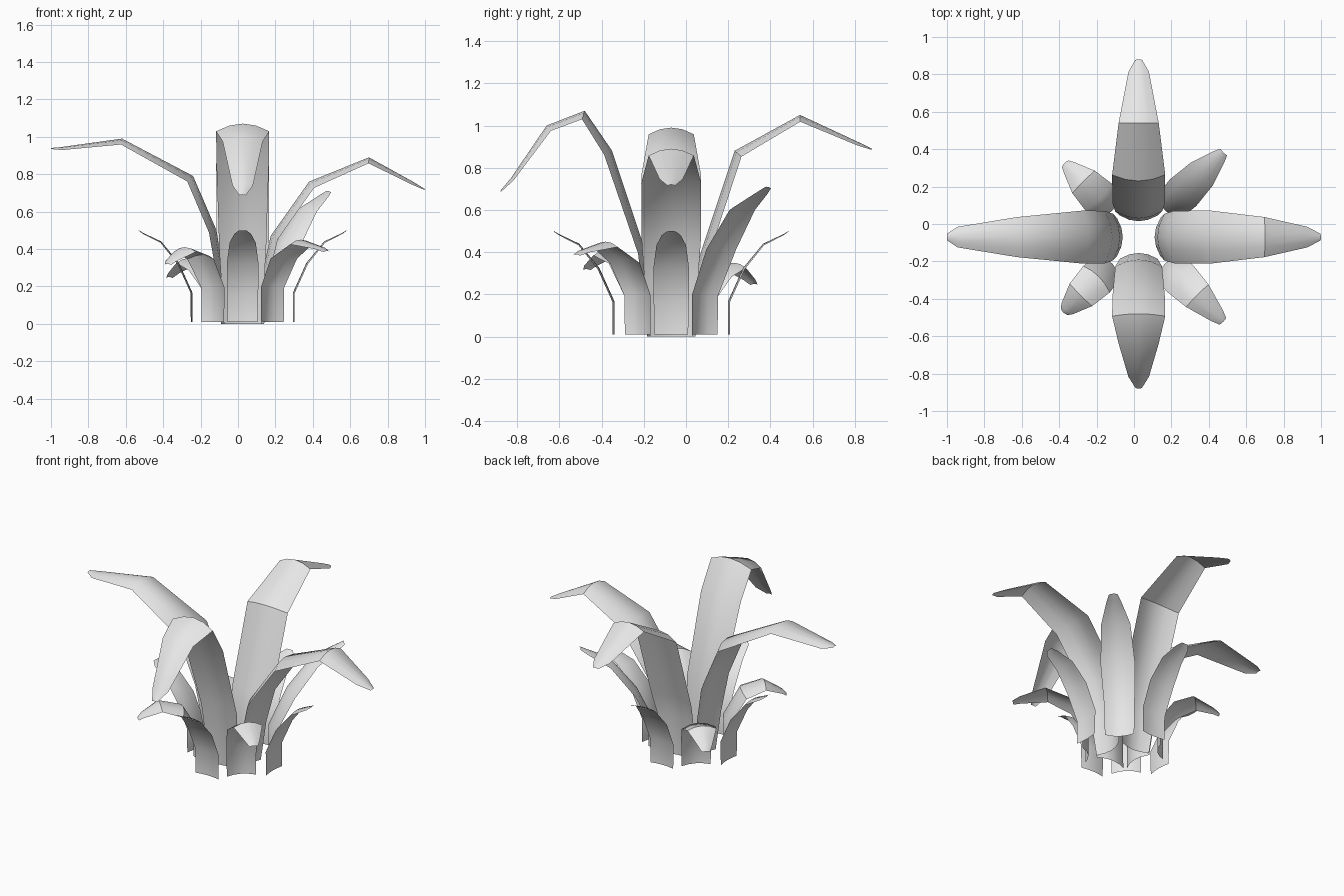
import bpy, math
from mathutils import Vector

cube = bpy.data.objects.get("Cube")
if cube:
    bpy.data.objects.remove(cube, do_unlink=True)

# One plain grey for the whole plant
GREY = (0.8, 0.8, 0.8, 1)
mat = bpy.data.materials.new("plain_grey")
mat.use_nodes = True
mat.diffuse_color = GREY
mat.node_tree.nodes["Principled BSDF"].inputs["Base Color"].default_value = GREY

CENTER = Vector((0.025, -0.07, 0))
ACROSS = (-1, -0.5, 0, 0.5, 1)


def leaf(name, angle, path, widths, arch):
    """Sweep an arched cross-section along a (radius, height) midrib."""
    out = Vector((math.cos(math.radians(angle)), math.sin(math.radians(angle)), 0))
    up = Vector((0, 0, 1))
    side = up.cross(out)
    mid = [Vector(p) for p in path]
    last = len(mid) - 1
    verts, faces = [], []
    for i, (p, w) in enumerate(zip(mid, widths)):
        before = (p - mid[i - 1]).normalized() if i else Vector((0, 0))
        after = (mid[i + 1] - p).normalized() if i < last else Vector((0, 0))
        t = (before + after).normalized()
        normal = up * t.x - out * t.y
        spine = CENTER + out * p.x + up * p.y
        for u in ACROSS:
            v = spine + side * (u * w) - normal * (arch * w * u * u)
            v.z = max(v.z, 0)
            verts.append(v)
    n = len(ACROSS)
    for i in range(last):
        for j in range(n - 1):
            a = i * n + j
            faces.append((a, a + n, a + n + 1, a + 1))
    mesh = bpy.data.meshes.new(name)
    mesh.from_pydata(verts, [], faces)
    mesh.flip_normals()
    mesh.materials.append(mat)
    obj = bpy.data.objects.new(name, mesh)
    bpy.context.collection.objects.link(obj)
    return obj


leaves = []

# Tall arching leaves
tall_widths = (0.1, 0.125, 0.14, 0.142, 0.107, 0.055, 0.018)
base = [(0.085, 0), (0.1, 0.25)]
tall = {
    "left": (0, base + [(0.15, 0.47), (0.355, 0.76), (0.675, 0.89), (0.91, 0.76), (0.975, 0.72)]),
    "back": (90, base + [(0.14, 0.4), (0.3, 0.88), (0.61, 1.05), (0.89, 0.92), (0.95, 0.89)]),
    "right": (180, base + [(0.14, 0.5), (0.265, 0.79), (0.645, 0.99), (0.97, 0.945), (1.025, 0.94)]),
    "front": (270, base[:1] + [(0.12, 0.4), (0.28, 0.88), (0.41, 1.07), (0.59, 1.0), (0.76, 0.75), (0.81, 0.69)]),
}
for key, (angle, path) in tall.items():
    leaves.append(leaf("tall_leaf_" + key, angle, path, tall_widths, 0.3))

# Middle leaves on the diagonals
middle_widths = (0.085, 0.088, 0.1, 0.085, 0.042, 0.025)
foot = [(0.2, 0.01), (0.2, 0.2)]
middle = {
    "back_left": (45, foot + [(0.31, 0.43), (0.46, 0.62), (0.6, 0.69), (0.64, 0.71)]),
    "back_right": (135, foot + [(0.29, 0.31), (0.42, 0.35), (0.53, 0.28), (0.56, 0.25)]),
    "front_right": (225, foot + [(0.3, 0.37), (0.44, 0.41), (0.55, 0.345), (0.57, 0.32)]),
    "front_left": (315, foot + [(0.29, 0.37), (0.44, 0.45), (0.6, 0.41), (0.64, 0.39)]),
}
for key, (angle, path) in middle.items():
    leaves.append(leaf("middle_leaf_" + key, angle, path, middle_widths, 0.3))

# Short outer leaves, all alike
short_path = [(0.268, 0.01), (0.268, 0.165), (0.34, 0.325), (0.435, 0.44), (0.53, 0.485), (0.555, 0.5)]
short_widths = (0.08, 0.083, 0.085, 0.07, 0.045, 0.022)
for i, key in enumerate(("left", "back", "right", "front")):
    leaves.append(leaf("short_leaf_" + key, 90 * i, short_path, short_widths, 0.12))

# Smooth across each leaf, crisp at the sharp bends
bpy.ops.object.select_all(action='DESELECT')
for obj in leaves:
    obj.select_set(True)
bpy.context.view_layer.objects.active = leaves[0]
bpy.ops.object.shade_smooth_by_angle(angle=math.radians(40))
